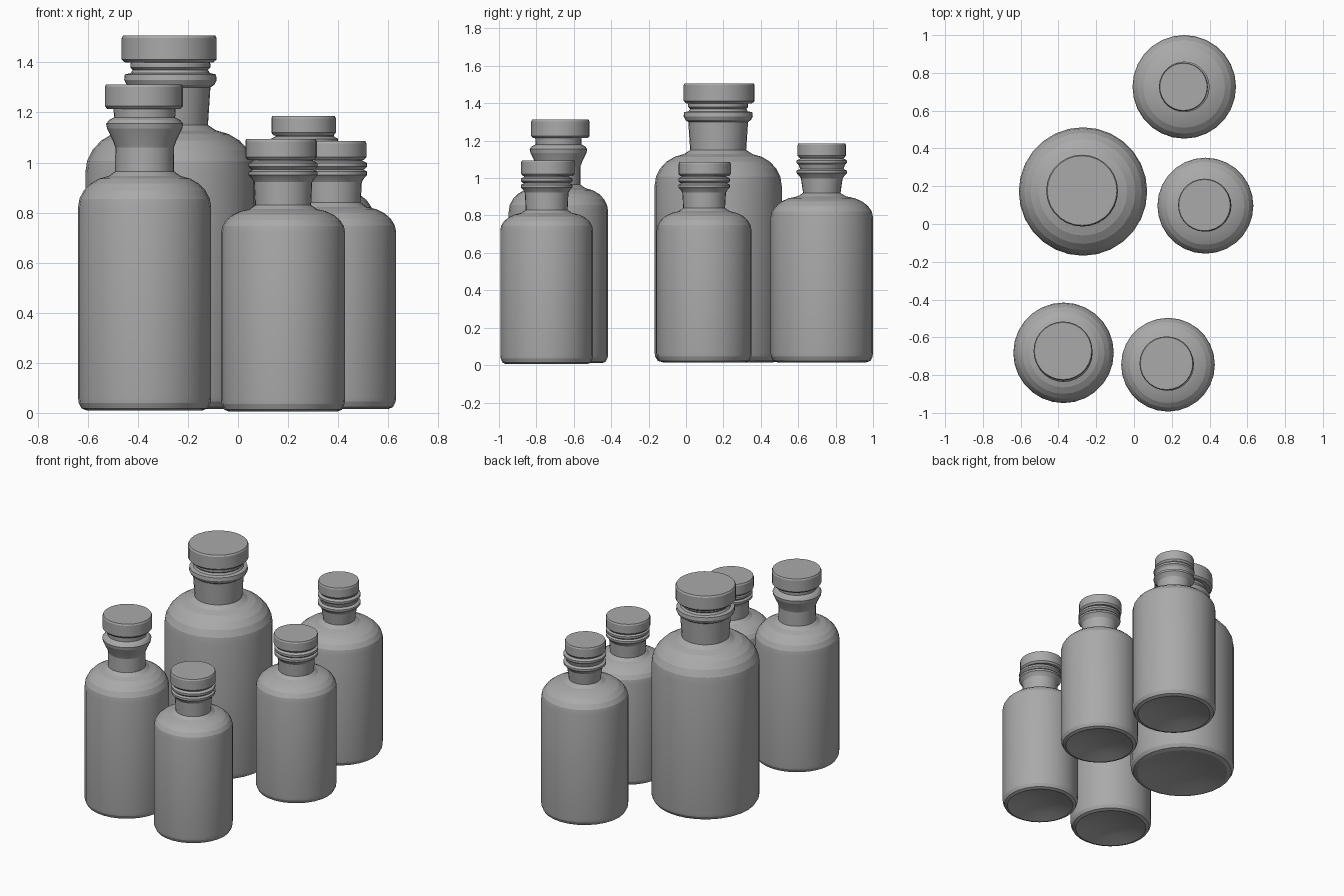
import bpy, bmesh, math

cube = bpy.data.objects.get("Cube")
if cube:
    bpy.data.objects.remove(cube, do_unlink=True)

SIDES = 28

grey = bpy.data.materials.new("plain_grey")
grey.use_nodes = True
colour = (0.4, 0.4, 0.4, 1)
grey.diffuse_color = colour
grey.node_tree.nodes["Principled BSDF"].inputs["Base Color"].default_value = colour


def lathe(name, profile, x, y):
    """Spin a (radius, height) profile around a vertical axis."""
    bm = bmesh.new()
    verts = [bm.verts.new((r, 0, z)) for r, z in profile]
    edges = [bm.edges.new(pair) for pair in zip(verts, verts[1:])]
    bmesh.ops.spin(bm, geom=verts + edges, cent=(0, 0, 0), axis=(0, 0, 1),
                   angle=math.tau, steps=SIDES, use_duplicate=False)
    bmesh.ops.remove_doubles(bm, verts=bm.verts, dist=0.0005)
    bmesh.ops.recalc_face_normals(bm, faces=bm.faces)
    mesh = bpy.data.meshes.new(name)
    bm.to_mesh(mesh)
    bm.free()
    mesh.materials.append(grey)
    obj = bpy.data.objects.new(name, mesh)
    obj.location = (x, y, 0)
    bpy.context.collection.objects.link(obj)
    bpy.ops.object.select_all(action="DESELECT")
    obj.select_set(True)
    bpy.context.view_layer.objects.active = obj
    bpy.ops.object.shade_smooth_by_angle(angle=math.radians(14))
    return obj


def bottle(name, pos, foot, r, shoulder, neck_r, neck_base, neck, cap_pos, cap_r, cap):
    """neck: (radius, height) points above the shoulder; cap: bottom and top heights."""
    # hollowed underside, rounded foot and straight wall
    body = [(0, foot + 0.05), (r * 0.55, foot + 0.025), (r * 0.87, foot),
            (r * 0.95, foot + 0.008), (r * 0.99, foot + 0.03), (r, foot + 0.05)]
    # rounded shoulder
    for i in range(6):
        a = math.radians(i * 16)
        body.append((neck_r + (r - neck_r) * math.cos(a),
                     shoulder + (neck_base - shoulder) * math.sin(a) * 0.95))
    # neck with its rings, closed under the stopper
    body += [(neck_r, neck_base + 0.01)] + neck
    body.append((0, neck[-1][1]))
    lathe(name + "_bottle", body, *pos)

    # disc-shaped stopper with softened edges
    low, high = cap
    lathe(name + "_stopper", [(0, low), (cap_r * 0.93, low), (cap_r, low + 0.012),
                              (cap_r, high - 0.01), (cap_r * 0.97, high), (0, high)], *cap_pos)


def two_rings(neck_r, ring_r, z, gap):
    """Neck flare followed by two rounded rings and the lip."""
    points = [(neck_r * 1.06, z - 0.035)]
    for height in (z, z + gap):
        points += [(ring_r * 0.92, height - 0.018), (ring_r, height - 0.007),
                   (ring_r, height + 0.007), (ring_r * 0.87, height + 0.016)]
    return points + [(ring_r * 0.87, z + gap + 0.04)]


bottle("large", (-0.27, 0.172), 0.015, 0.34, 0.96, 0.15, 1.14,
       [(0.16, 1.3), (0.175, 1.31), (0.185, 1.33), (0.182, 1.352), (0.158, 1.357),
        (0.15, 1.37), (0.16, 1.38), (0.16, 1.395), (0.15, 1.41)],
       (-0.275, 0.177), 0.19, (1.4, 1.507))

bottle("tall_front", (-0.373, -0.682), 0.01, 0.266, 0.82, 0.118, 0.955,
       [(0.117, 1.06), (0.128, 1.09), (0.15, 1.135), (0.154, 1.155), (0.142, 1.17),
        (0.122, 1.18), (0.125, 1.225)],
       (-0.376, -0.672), 0.156, (1.213, 1.312))

bottle("small_front", (0.18, -0.745), 0.005, 0.248, 0.72, 0.112, 0.82,
       two_rings(0.11, 0.138, 0.957, 0.034),
       (0.172, -0.738), 0.143, (1.01, 1.095))

bottle("small_middle", (0.378, 0.097), 0.015, 0.254, 0.72, 0.112, 0.83,
       two_rings(0.11, 0.138, 0.957, 0.034),
       (0.373, 0.1), 0.14, (1.01, 1.086))

bottle("slim_back", (0.266, 0.726), 0.015, 0.274, 0.79, 0.1, 0.91,
       two_rings(0.105, 0.134, 1.033, 0.055),
       (0.262, 0.726), 0.129, (1.108, 1.186))
